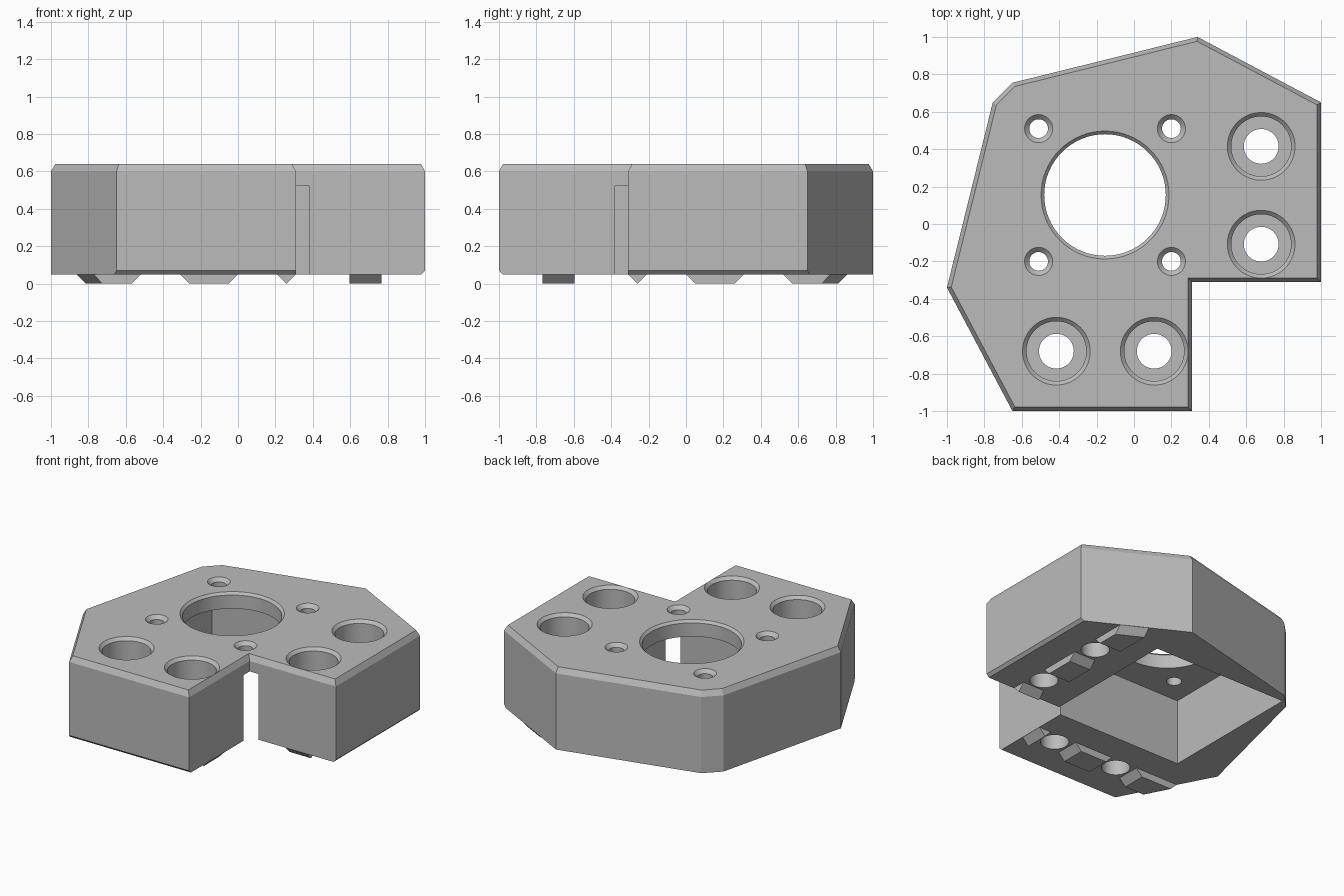
import bpy, bmesh, math
from mathutils import Vector

if "Cube" in bpy.data.objects:
    bpy.data.objects.remove(bpy.data.objects["Cube"], do_unlink=True)

grey = bpy.data.materials.new("plain grey")
grey.use_nodes = True
GREY = (0.5, 0.5, 0.5, 1)
grey.diffuse_color = GREY
grey.node_tree.nodes["Principled BSDF"].inputs["Base Color"].default_value = GREY


def loft(name, rings):
    """Solid skinned through rings of equal point count, capped at both ends."""
    bm = bmesh.new()
    loops = [[bm.verts.new(p) for p in ring] for ring in rings]
    n = len(loops[0])
    for a, b in zip(loops, loops[1:]):
        for i in range(n):
            j = (i + 1) % n
            bm.faces.new((a[i], a[j], b[j], b[i]))
    bm.faces.new(loops[0][::-1])
    bm.faces.new(loops[-1])
    bmesh.ops.recalc_face_normals(bm, faces=bm.faces)
    mesh = bpy.data.meshes.new(name)
    bm.to_mesh(mesh)
    bm.free()
    mesh.materials.append(grey)
    ob = bpy.data.objects.new(name, mesh)
    bpy.context.collection.objects.link(ob)
    return ob


def inset_ring(points, z, insets):
    """Counter-clockwise outline with each edge moved inward by its own inset."""
    ring, n = [], len(points)
    for i in range(n):
        p = Vector(points[i])
        d1 = (p - Vector(points[i - 1])).normalized()
        d2 = (Vector(points[(i + 1) % n]) - p).normalized()
        n1, n2 = Vector((-d1.y, d1.x)), Vector((-d2.y, d2.x))
        a, b = insets[i - 1], insets[i]
        det = n1.x * n2.y - n1.y * n2.x
        x = (a * n2.y - b * n1.y) / det
        y = (b * n1.x - a * n2.x) / det
        ring.append((p.x + x, p.y + y, z))
    return ring


def lathe(name, x, y, profile, sides=64):
    """Round solid from (radius, height) pairs."""
    angles = [2 * math.pi * i / sides for i in range(sides)]
    return loft(name, [[(x + r * math.cos(a), y + r * math.sin(a), z) for a in angles]
                       for r, z in profile])


def mirror(p):
    """Reflect across the diagonal that swaps the two arms."""
    return (-p[1], -p[0], *p[2:])


def cut(target, cutter):
    cutter.hide_render = True
    mod = target.modifiers.new("cut", "BOOLEAN")
    mod.operation, mod.solver, mod.object = "DIFFERENCE", "EXACT", cutter
    bpy.context.view_layer.objects.active = target
    bpy.ops.object.modifier_apply(modifier=mod.name)
    bpy.data.objects.remove(cutter, do_unlink=True)


# Main block: L-notched outline, chamfered top, lower chamfer on the outer arm faces
BASE, TOP = 0.05, 0.64
outline = [(-0.65, -1), (0.31, -1), (0.31, -0.31), (1, -0.31), (1, 0.65),
           (0.34, 1), (-0.65, 0.755), (-0.755, 0.65), (-1, -0.34)]
flat = [0] * len(outline)
arm_faces = [0.02 if i in (0, 3) else 0 for i in range(len(outline))]
body = loft("bracket_body", [
    inset_ring(outline, BASE, arm_faces),
    inset_ring(outline, BASE + 0.02, flat),
    inset_ring(outline, TOP - 0.04, flat),
    inset_ring(outline, TOP, [0.022] * len(outline))])

# Square motor pocket, open below and through the inner corner
CX, CY, HALF = -0.155, 0.155, 0.535
square = [(CX + sx * HALF, CY + sy * HALF) for sx, sy in ((-1, -1), (1, -1), (1, 1), (-1, 1))]
cut(body, loft("pocket_cutter", [[(x, y, z) for x, y in square] for z in (-0.1, 0.525)]))


def rim_hole(x, y, r, rim, bottom):
    """Straight hole with a chamfered top rim."""
    c = rim - r
    cut(body, lathe("hole_cutter", x, y, [(r, bottom), (r, TOP - c), (rim + 0.02, TOP + 0.02)]))


# Motor opening and its four screw holes
rim_hole(CX, CY, 0.325, 0.342, 0.4)
for sx in (-1, 1):
    for sy in (-1, 1):
        rim_hole(CX + sx * 0.355, CY + sy * 0.355, 0.05, 0.075, 0.4)

# Counterbored mounting holes on both arms
ROW = -0.68
for hx in (-0.415, 0.108):
    for x, y in ((hx, ROW), mirror((hx, ROW))):
        rim_hole(x, y, 0.16, 0.181, 0.16)
        cut(body, lathe("bolt_cutter", x, y, [(0.093, -0.1), (0.093, 0.3)]))

# Locating keys with sloped ends under both arms
Y0, Y1, S = ROW - 0.087, ROW + 0.085, 0.05
# each key: left end at Y0, left end at Y1, right end
keys = {"outer_key": (-0.773, -0.863, -0.52), "middle_key": (-0.31, -0.31, 0.0),
        "inner_key": (0.21, 0.21, 0.309)}
for name, (l0, l1, r) in keys.items():
    rings = [[(l0 + s, Y0, z), (r - s, Y0, z), (r - s, Y1, z), (l1 + s, Y1, z)]
             for s, z in ((S - 0.001, 0), (0, BASE))]
    if name == "inner_key":
        rings = [[(min(x, 0.26) if z == 0 and x > 0.259 else x, y, z) for x, y, z in ring]
                 for ring in rings]
    loft("front_" + name, rings)
    loft("side_" + name, [[mirror(p) for p in ring] for ring in rings])

# Smooth the bores, keep the flat faces crisp
bpy.ops.object.select_all(action="DESELECT")
body.select_set(True)
bpy.context.view_layer.objects.active = body
bpy.ops.object.shade_smooth_by_angle(angle=math.radians(25))
